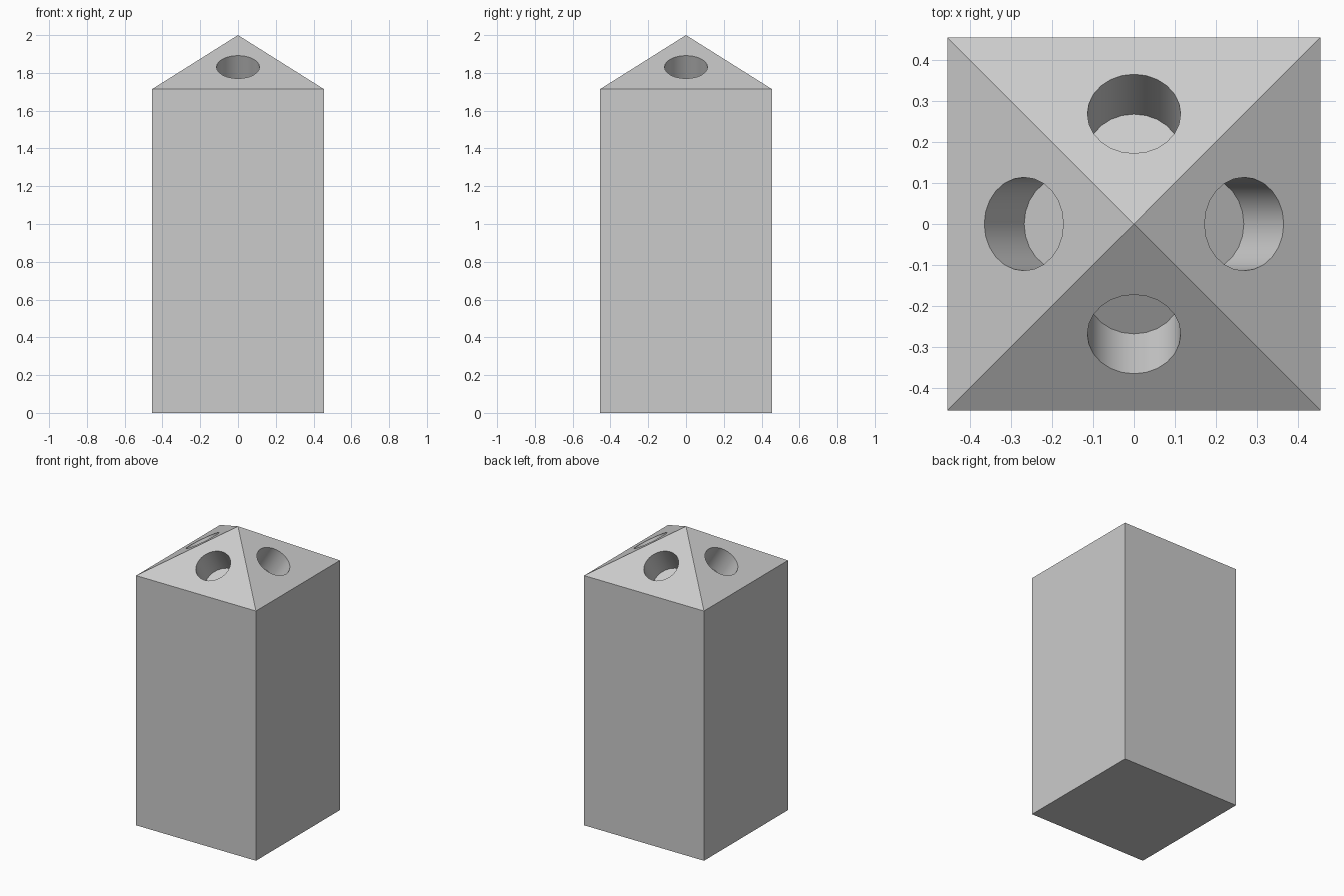
import bpy, bmesh, math
from mathutils import Matrix, Vector

if "Cube" in bpy.data.objects:
    bpy.data.objects.remove(bpy.data.objects["Cube"])

HALF, EAVE, TOP = 0.455, 1.714, 2.0
HOLE_R, HOLE_DEPTH, HOLE_POS = 0.114, 0.183, 0.269


def bm_object(name, bm):
    bmesh.ops.recalc_face_normals(bm, faces=bm.faces)
    mesh = bpy.data.meshes.new(name)
    bm.to_mesh(mesh)
    bm.free()
    obj = bpy.data.objects.new(name, mesh)
    bpy.context.collection.objects.link(obj)
    return obj


# Square post whose top face is poked up into a pyramid
bm = bmesh.new()
bmesh.ops.create_cube(bm, size=1, matrix=Matrix.Translation((0, 0, EAVE / 2))
                      @ Matrix.Diagonal((2 * HALF, 2 * HALF, EAVE, 1)))
top = max(bm.faces, key=lambda f: f.calc_center_median().z)
tip = bmesh.ops.poke(bm, faces=[top])["verts"][0]
tip.co.z = TOP
post = bm_object("pointed_post", bm)

# Four blind round holes, drilled square to the sloping faces
slope = math.atan2(TOP - EAVE, HALF)
normal = Vector((math.sin(slope), 0, math.cos(slope)))
mouth = Vector((HOLE_POS, 0, TOP - HOLE_POS * math.tan(slope)))
length = HOLE_DEPTH + 0.1
bm = bmesh.new()
for i in range(4):
    place = (Matrix.Rotation(i * math.pi / 2, 4, 'Z')
             @ Matrix.Translation(mouth + normal * (length / 2 - HOLE_DEPTH))
             @ Matrix.Rotation(slope, 4, 'Y'))
    bmesh.ops.create_cone(bm, cap_ends=True, segments=24, radius1=HOLE_R,
                          radius2=HOLE_R, depth=length, matrix=place)
cutter = bm_object("hole_cutter", bm)
cutter.hide_render = True

# Cut the holes and keep the edges crisp
cut = post.modifiers.new("holes", 'BOOLEAN')
cut.operation = 'DIFFERENCE'
cut.solver = 'EXACT'
cut.object = cutter
bpy.context.view_layer.objects.active = post
post.select_set(True)
bpy.ops.object.modifier_apply(modifier=cut.name)
bpy.data.objects.remove(cutter)
bpy.ops.object.shade_smooth_by_angle(angle=math.radians(25))
